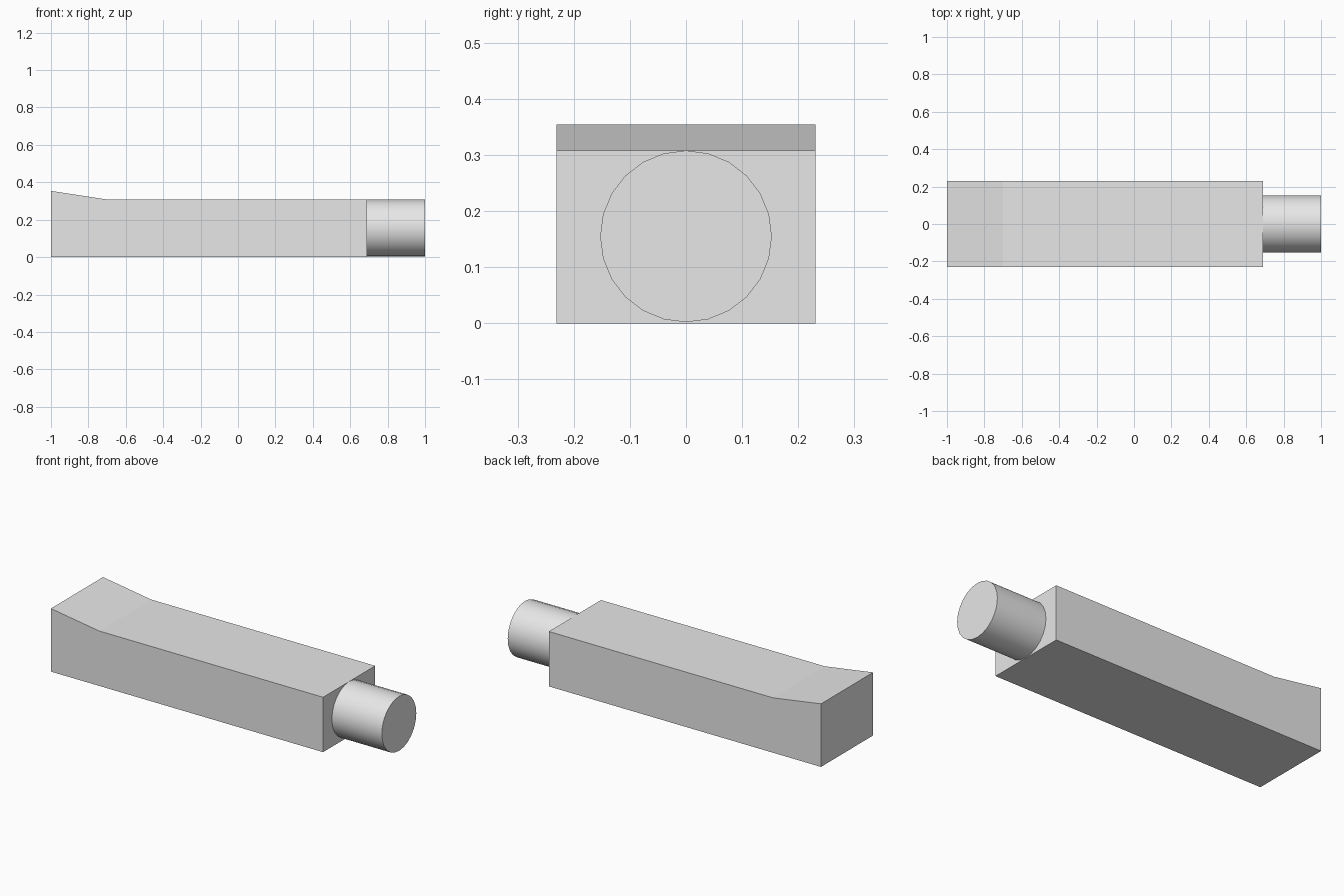
import bpy, bmesh
from math import pi

cube = bpy.data.objects.get("Cube")
if cube:
    bpy.data.objects.remove(cube, do_unlink=True)

grey = bpy.data.materials.new("light_grey")
grey.use_nodes = True
colour = (0.8, 0.8, 0.8, 1)
grey.diffuse_color = colour
grey.node_tree.nodes["Principled BSDF"].inputs["Base Color"].default_value = colour

# Handle block: side profile extruded across its width
half_width = 0.231
profile = [(-1, 0), (0.69, 0), (0.69, 0.308), (-0.7, 0.308), (-1, 0.354)]
bm = bmesh.new()
side = bm.faces.new([bm.verts.new((x, -half_width, z)) for x, z in profile])
extruded = bmesh.ops.extrude_face_region(bm, geom=[side], use_keep_orig=True)
verts = [v for v in extruded["geom"] if isinstance(v, bmesh.types.BMVert)]
bmesh.ops.translate(bm, verts=verts, vec=(0, 2 * half_width, 0))
bmesh.ops.recalc_face_normals(bm, faces=bm.faces)
mesh = bpy.data.meshes.new("handle_block")
bm.to_mesh(mesh)
bm.free()
mesh.materials.append(grey)
block = bpy.data.objects.new("handle_block", mesh)
bpy.context.collection.objects.link(block)

# Round peg on the end
bpy.ops.mesh.primitive_cylinder_add(vertices=24, radius=0.153, depth=0.31,
                                    location=(0.845, 0, 0.155), rotation=(0, pi / 2, 0))
peg = bpy.context.object
peg.name = "end_peg"
peg.data.materials.append(grey)
bpy.ops.object.shade_smooth_by_angle(angle=pi / 6)
